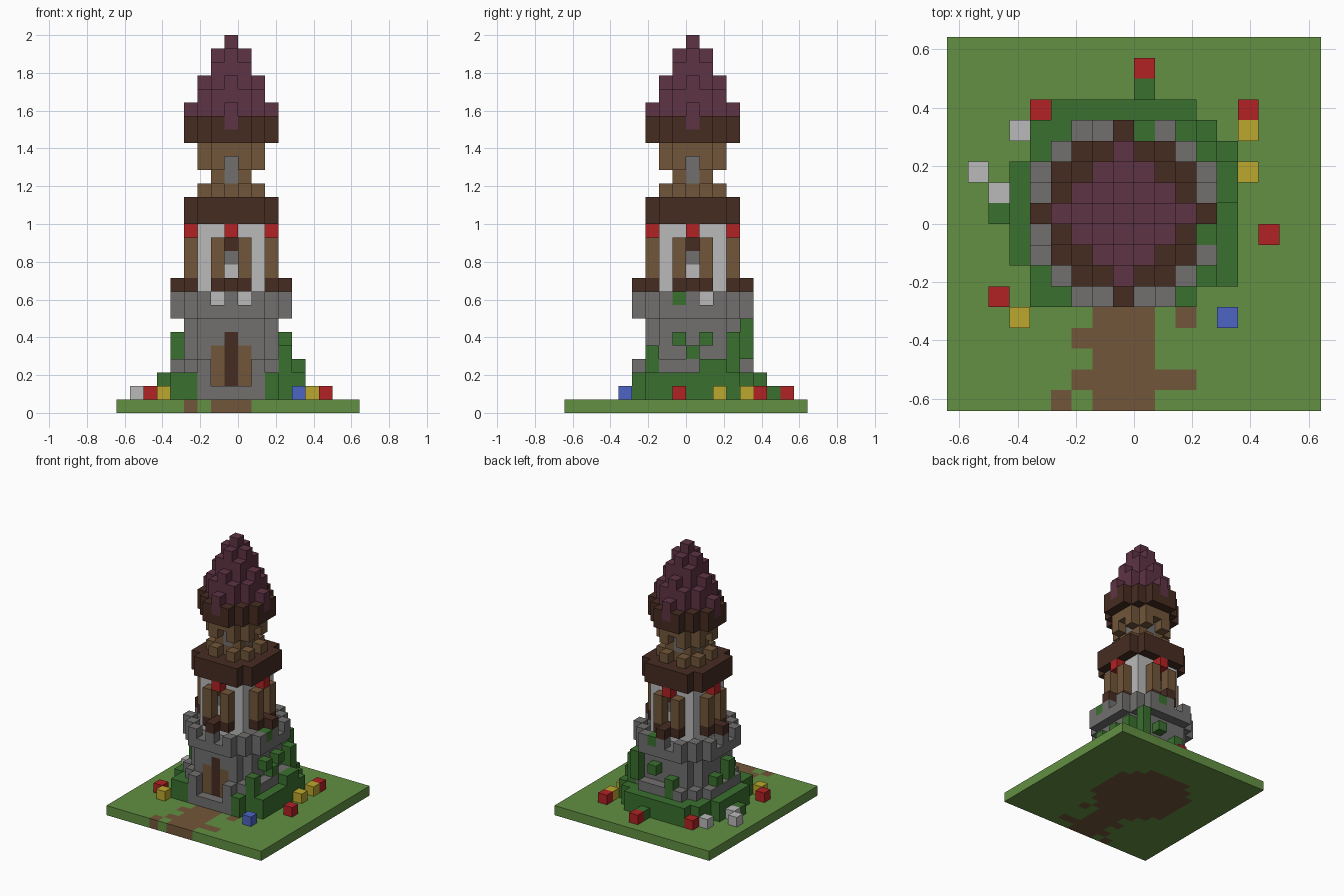
import bpy
import bmesh
from mathutils import Vector

if "Cube" in bpy.data.objects:
    bpy.data.objects.remove(bpy.data.objects["Cube"])

UNIT = 1 / 14          # edge of one block
CENTRE = (-UNIT / 2, UNIT / 2)


def srgb(*rgb):
    return [((c / 255 + 0.055) / 1.055) ** 2.4 for c in rgb] + [1]


COLOURS = {
    "grass": srgb(98, 144, 66), "leaf": srgb(58, 112, 46),
    "wood": srgb(114, 86, 58), "stone": srgb(113, 112, 111),
    "plaster": srgb(186, 186, 186), "dark_wood": srgb(70, 44, 34),
    "red": srgb(178, 34, 36), "yellow": srgb(187, 167, 46),
    "blue": srgb(77, 101, 197), "roof_purple": srgb(94, 51, 68),
}
MATERIALS = {}
for name, colour in COLOURS.items():
    mat = bpy.data.materials.new(name)
    mat.use_nodes = True
    mat.diffuse_color = colour
    mat.node_tree.nodes["Principled BSDF"].inputs["Base Color"].default_value = colour
    MATERIALS[name] = mat

blocks = {}            # (a, b, k) counted from the tower axis -> (part, colour)


def put(part, colour, cells):
    for cell in cells:
        blocks[cell] = (part, colour)


def disc(radius, spread, k0, k1):
    """Layers k0..k1 of a square with its corners cut by |a| + |b| <= spread."""
    span = range(-radius, radius + 1)
    return [(a, b, k) for a in span for b in span for k in range(k0, k1 + 1)
            if abs(a) + abs(b) <= spread]


def around(a, b, k0, k1):
    """One column repeated on all four sides, mirrored on each."""
    plan = {(s * p, t * q) for p, q in ((a, b), (b, a)) for s in (-1, 1) for t in (-1, 1)}
    return [(p, q, k) for p, q in plan for k in range(k0, k1 + 1)]


# Ground with a worn path and bare earth under the tower
put("ground", "grass", [(a, b, 0) for a in range(-8, 10) for b in range(-9, 9)])
put("ground", "wood", disc(4, 6, 0, 0))
put("ground", "wood", [(a, b, 0) for a in (-1, 0, 1) for b in range(-9, -4)])
put("ground", "wood", [(3, -5, 0), (-2, -6, 0), (-2, -8, 0), (2, -8, 0),
                       (3, -8, 0), (-3, -9, 0)])

# Stone base, plinth and battlements
put("stone_base", "stone", disc(4, 6, 1, 3))
put("stone_base", "stone", disc(3, 5, 4, 6))
put("battlements", "stone", disc(4, 6, 7, 7))
for a, b in ((4, 2), (3, 3), (4, 0)):
    put("battlements", "stone", around(a, b, 8, 8))

# Recessed doorway in the front of the plinth
for a in (-1, 0, 1):
    for k in (2, 3):
        blocks.pop((a, -4, k))
    put("door", "dark_wood" if a == 0 else "wood",
        [(a, -3, k) for k in range(2, 6 if a == 0 else 5)])

# Plaster room with windows, posts, sills and red banners
put("room", "plaster", disc(2, 4, 8, 13))
put("windows", "stone", around(0, 2, 11, 11))
put("window_lintels", "dark_wood", around(0, 2, 12, 12))
put("sills", "dark_wood", around(0, 3, 9, 9) + around(1, 3, 9, 9) + around(0, 4, 9, 9))
put("posts", "wood", around(1, 3, 10, 12))
put("banners", "red", around(0, 3, 13, 13))

# Lower eave, lookout and upper eave
put("lower_eave", "dark_wood", disc(3, 5, 14, 15))
put("lookout", "wood", disc(1, 2, 16, 19) + around(1, 2, 16, 16) + around(1, 2, 18, 18))
put("lookout", "wood", disc(2, 3, 19, 19))
put("lookout_windows", "stone", around(0, 1, 17, 18))
put("upper_eave", "dark_wood", disc(3, 4, 20, 21))

# Stepped spire with a drip on each side
TOPS = {(0, 0): 27, (0, 1): 26, (1, 1): 25, (0, 2): 24, (1, 2): 23, (0, 3): 22}
for (a, b), top in TOPS.items():
    put("spire", "roof_purple", around(a, b, 22, top))
put("spire", "roof_purple", around(0, 3, 21, 21))

# Hedge hugging the foot of the tower
hedge = [(-5, b) for b in range(-2, 3)] + [(5, b) for b in range(-3, 4)]
hedge += [(a, 5) for a in range(-3, 4)]
hedge += [(-4, b) for b in (-4, -3, 3, 4)] + [(4, b) for b in (-3, 3, 4)]
hedge += [(-3, -4), (3, -4), (-3, 4), (3, 4)]
put("hedge", "leaf", [(a, b, k) for a, b in hedge for k in (1, 2)])
put("hedge", "leaf", [(1, 6, 1), (-6, 0, 1), (5, 1, 3), (5, 2, 3)])

# Ivy climbing the walls: column, lowest and highest block
IVY = [(4, -1, 5, 5), (4, 0, 4, 4), (4, 1, 5, 5), (4, 3, 3, 5), (3, 4, 4, 6),
       (4, -3, 3, 4), (-4, -1, 4, 5), (-4, 1, 4, 4), (-1, 4, 3, 4), (1, 4, 5, 5),
       (4, -1, 8, 8), (1, 4, 8, 8)]
for a, b, k0, k1 in IVY:
    put("ivy", "leaf", [(a, b, k) for k in range(k0, k1 + 1)])

# Flowers
FLOWERS = {
    "red": [(-4, 5), (1, 7), (6, 5), (7, -1), (-6, -4)],
    "yellow": [(6, 4), (6, 2), (-5, -5)],
    "blue": [(5, -5)],
    "plaster": [(-5, 4), (-7, 2), (-6, 1)],
}
for colour, spots in FLOWERS.items():
    put("flowers", colour, [(a, b, 1) for a, b in spots])


def build(part):
    """Mesh the exposed sides of every block of one part."""
    bm = bmesh.new()
    cells = {c: v[1] for c, v in blocks.items() if v[0] == part}
    slots = sorted(set(cells.values()))
    for cell, colour in cells.items():
        for axis in range(3):
            for sign in (-1, 1):
                step = Vector((0, 0, 0))
                step[axis] = sign
                if tuple(int(c + s) for c, s in zip(cell, step)) in blocks:
                    continue
                u = Vector((0, 0, 0))
                u[(axis + 1) % 3] = 1
                w = step.cross(u)
                mid = Vector(cell) + Vector((0, 0, 0.5)) + step / 2
                ring = [mid + (u * p + w * q) / 2
                        for p, q in ((-1, -1), (1, -1), (1, 1), (-1, 1))]
                face = bm.faces.new([bm.verts.new(
                    (v.x * UNIT + CENTRE[0], v.y * UNIT + CENTRE[1], v.z * UNIT))
                    for v in ring])
                face.material_index = slots.index(colour)
    bmesh.ops.remove_doubles(bm, verts=bm.verts, dist=UNIT / 100)
    mesh = bpy.data.meshes.new(part)
    bm.to_mesh(mesh)
    bm.free()
    for colour in slots:
        mesh.materials.append(MATERIALS[colour])
    obj = bpy.data.objects.new(part, mesh)
    bpy.context.scene.collection.objects.link(obj)


for part in sorted({v[0] for v in blocks.values()}):
    build(part)
